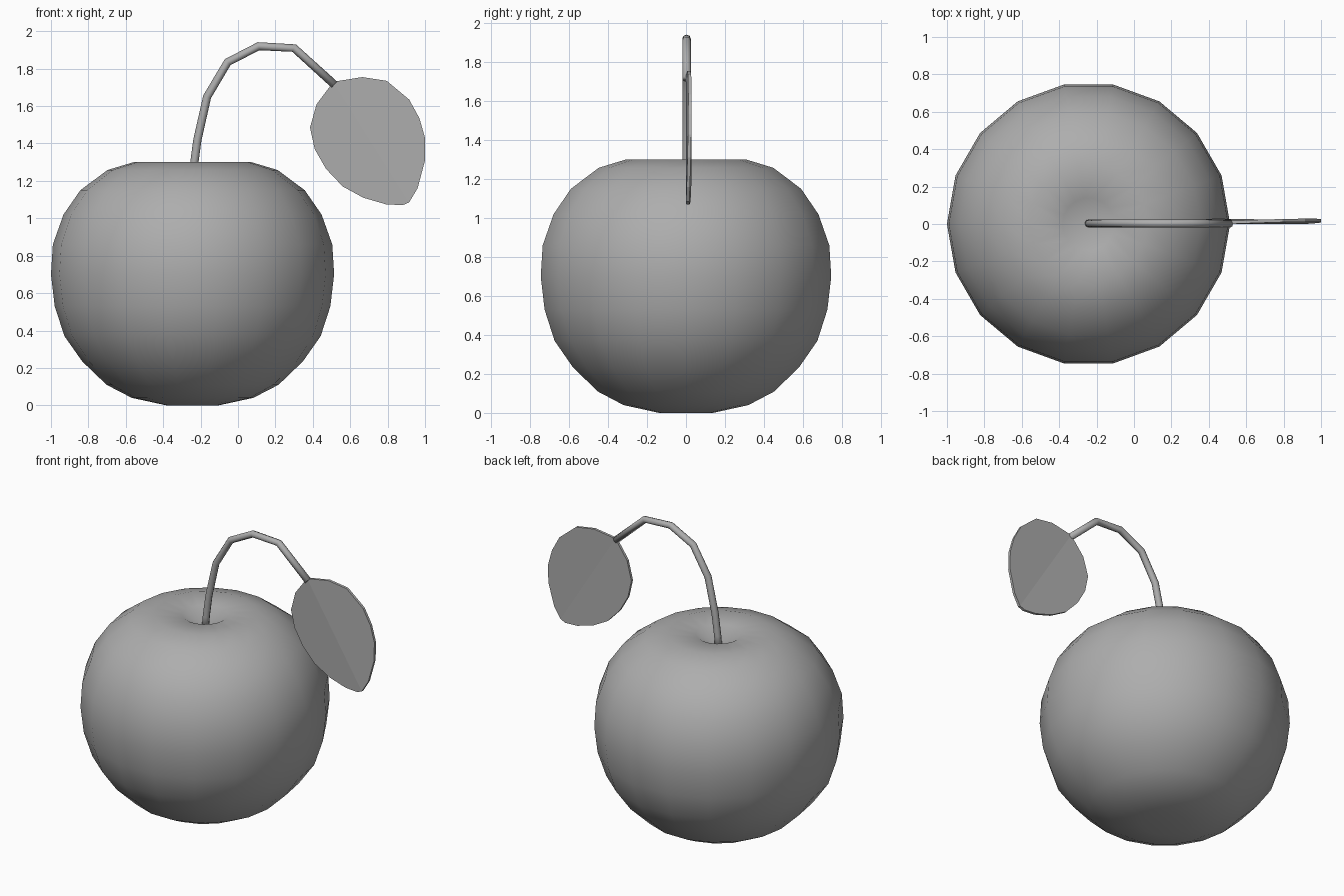
import bpy, bmesh
from math import cos, sin, pi
from mathutils import Vector

cube = bpy.data.objects.get("Cube")
if cube:
    bpy.data.objects.remove(cube)

COLOUR = (0.42, 0.42, 0.42, 1)
grey = bpy.data.materials.new("plain grey")
grey.use_nodes = True
grey.diffuse_color = COLOUR
grey.node_tree.nodes["Principled BSDF"].inputs["Base Color"].default_value = COLOUR


def make_object(name, bm, smooth):
    bmesh.ops.recalc_face_normals(bm, faces=bm.faces)
    for face in bm.faces:
        face.smooth = smooth
    mesh = bpy.data.meshes.new(name)
    bm.to_mesh(mesh)
    bm.free()
    mesh.materials.append(grey)
    obj = bpy.data.objects.new(name, mesh)
    bpy.context.collection.objects.link(obj)


def bridge(bm, a, b):
    n = len(a)
    for i in range(n):
        bm.faces.new((a[i], a[(i + 1) % n], b[(i + 1) % n], b[i]))


def fan(bm, ring, tip):
    for i in range(len(ring)):
        bm.faces.new((ring[i], ring[(i + 1) % len(ring)], tip))


# Fruit: lathed profile (radius, height) with a shallow dimple at the top
SIDES = 18
CENTRE_X = -0.243
profile = [(0.14, 0.0), (0.325, 0.04), (0.46, 0.11), (0.59, 0.235), (0.685, 0.37),
           (0.737, 0.53), (0.757, 0.7), (0.747, 0.86), (0.69, 1.02), (0.6, 1.15),
           (0.455, 1.258), (0.315, 1.3), (0.14, 1.288)]
bm = bmesh.new()
rings = [[bm.verts.new((CENTRE_X + r * cos(2 * pi * i / SIDES), r * sin(2 * pi * i / SIDES), z))
          for i in range(SIDES)] for r, z in profile]
for lower, upper in zip(rings, rings[1:]):
    bridge(bm, lower, upper)
fan(bm, rings[0], bm.verts.new((CENTRE_X, 0, 0.01)))
fan(bm, rings[-1], bm.verts.new((CENTRE_X, 0, 1.21)))
make_object("fruit", bm, True)

# Stem: round tube swept along a bent path in the x-z plane
path = [Vector((x, 0.003, z)) for x, z in
        [(-0.245, 1.18), (-0.236, 1.28), (-0.217, 1.42), (-0.165, 1.65), (-0.055, 1.835),
         (0.11, 1.92), (0.3, 1.91), (0.515, 1.715)]]
RADIUS = 0.022
side = Vector((0, 1, 0))
bm = bmesh.new()
rings = []
for i, p in enumerate(path):
    along = (path[min(i + 1, len(path) - 1)] - path[max(i - 1, 0)]).normalized()
    across = along.cross(side)
    rings.append([bm.verts.new(p + RADIUS * (cos(pi * k / 4) * side + sin(pi * k / 4) * across))
                  for k in range(8)])
for a, b in zip(rings, rings[1:]):
    bridge(bm, a, b)
bm.faces.new(rings[0])
bm.faces.new(rings[-1])
make_object("stem", bm, True)

# Leaf: two flat halves folded back from the midrib, with front, back and rim
base, tip = (0.51, 1.73), (0.915, 1.085)
outer = [(0.665, 1.755), (0.795, 1.735), (0.915, 1.635), (0.97, 1.535),
         (1.0, 1.43), (1.0, 1.31), (0.96, 1.16)]
inner = [(0.42, 1.61), (0.385, 1.485), (0.41, 1.37), (0.47, 1.265),
         (0.56, 1.17), (0.67, 1.11), (0.79, 1.075), (0.88, 1.07)]
outline = [base] + outer + [tip] + inner[::-1]
tip_index = len(outer) + 1
rib = (Vector(tip) - Vector(base)).normalized()
bm = bmesh.new()
sheets = []
for shift in (0.0, 0.017):
    sheet = []
    for x, z in outline:
        distance = abs((x - base[0]) * rib.y - (z - base[1]) * rib.x)
        sheet.append(bm.verts.new((x, shift + 0.04 * distance, z)))
    bm.faces.new(sheet[:tip_index + 1])
    bm.faces.new(sheet[tip_index:] + sheet[:1])
    sheets.append(sheet)
bridge(bm, *sheets)
make_object("leaf", bm, False)
